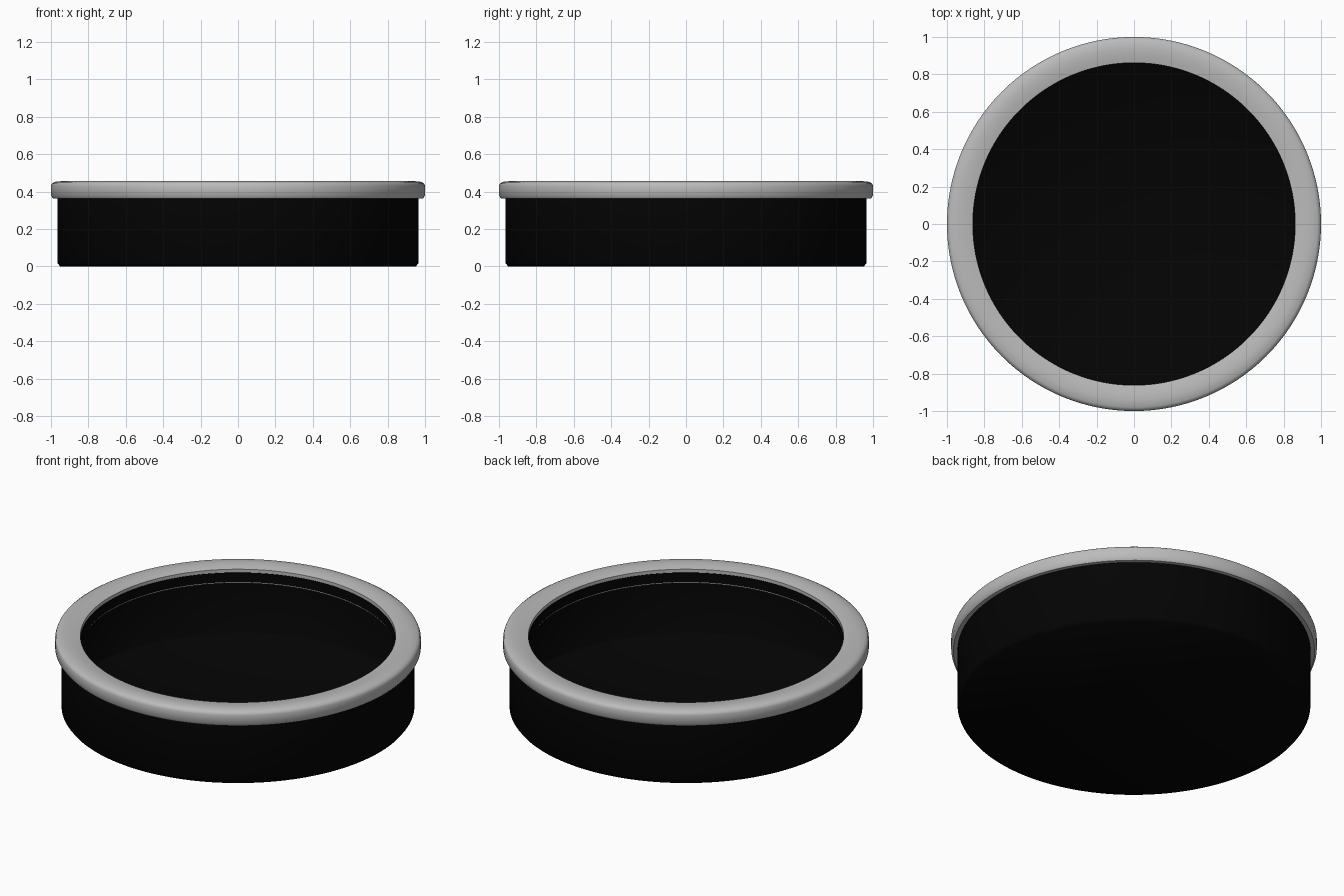
import bpy
import math

SEGMENTS = 128

old = bpy.data.objects.get("Cube")
if old:
    bpy.data.objects.remove(old, do_unlink=True)


def material(name, value):
    mat = bpy.data.materials.new(name)
    mat.use_nodes = True
    colour = (value, value, value, 1)
    mat.diffuse_color = colour
    mat.node_tree.nodes["Principled BSDF"].inputs["Base Color"].default_value = colour
    return mat


def lathe(name, profile, mat, closed=False, sharp_angle=35):
    """Spin an (r, z) profile around z; points at r = 0 become poles."""
    verts, faces, rings = [], [], []
    for r, z in profile:
        count = SEGMENTS if r > 0 else 1
        start = len(verts)
        for i in range(count):
            a = math.tau * i / SEGMENTS
            verts.append((r * math.cos(a), r * math.sin(a), z))
        rings.append([start + i % count for i in range(SEGMENTS)])
    pairs = list(zip(rings, rings[1:]))
    if closed:
        pairs.append((rings[-1], rings[0]))
    for lower, upper in pairs:
        for i in range(SEGMENTS):
            j = (i + 1) % SEGMENTS
            quad = [lower[i], lower[j], upper[j], upper[i]]
            faces.append(list(dict.fromkeys(quad)))
    mesh = bpy.data.meshes.new(name)
    mesh.from_pydata(verts, [], faces)
    mesh.materials.append(mat)
    obj = bpy.data.objects.new(name, mesh)
    bpy.context.collection.objects.link(obj)
    bpy.ops.object.select_all(action="DESELECT")
    obj.select_set(True)
    bpy.context.view_layer.objects.active = obj
    bpy.ops.object.shade_smooth_by_angle(angle=math.radians(sharp_angle))
    return obj


black = material("matte black", 0.001)
grey = material("satin grey", 0.5)

# Deep thin-walled cup with a small chamfered foot
lathe("body", [(0, 0), (0.952, 0), (0.965, 0.018), (0.965, 0.364)],
      black, sharp_angle=60)

# Overhanging rim, rounded outside and dipping slightly towards the opening
lathe("rim", [(0.862, 0.362), (0.988, 0.362), (1.0, 0.378),
              (1.0, 0.43), (0.995, 0.443), (0.98, 0.452), (0.94, 0.456),
              (0.9, 0.453), (0.862, 0.445)], grey, closed=True, sharp_angle=50)

# Thin dark band lining the opening, between the lip and the rim's lower edge
lathe("inner_lining", [(0.862, 0.369), (0.862, 0.425), (0.859, 0.425),
                       (0.859, 0.369)], black, closed=True)
